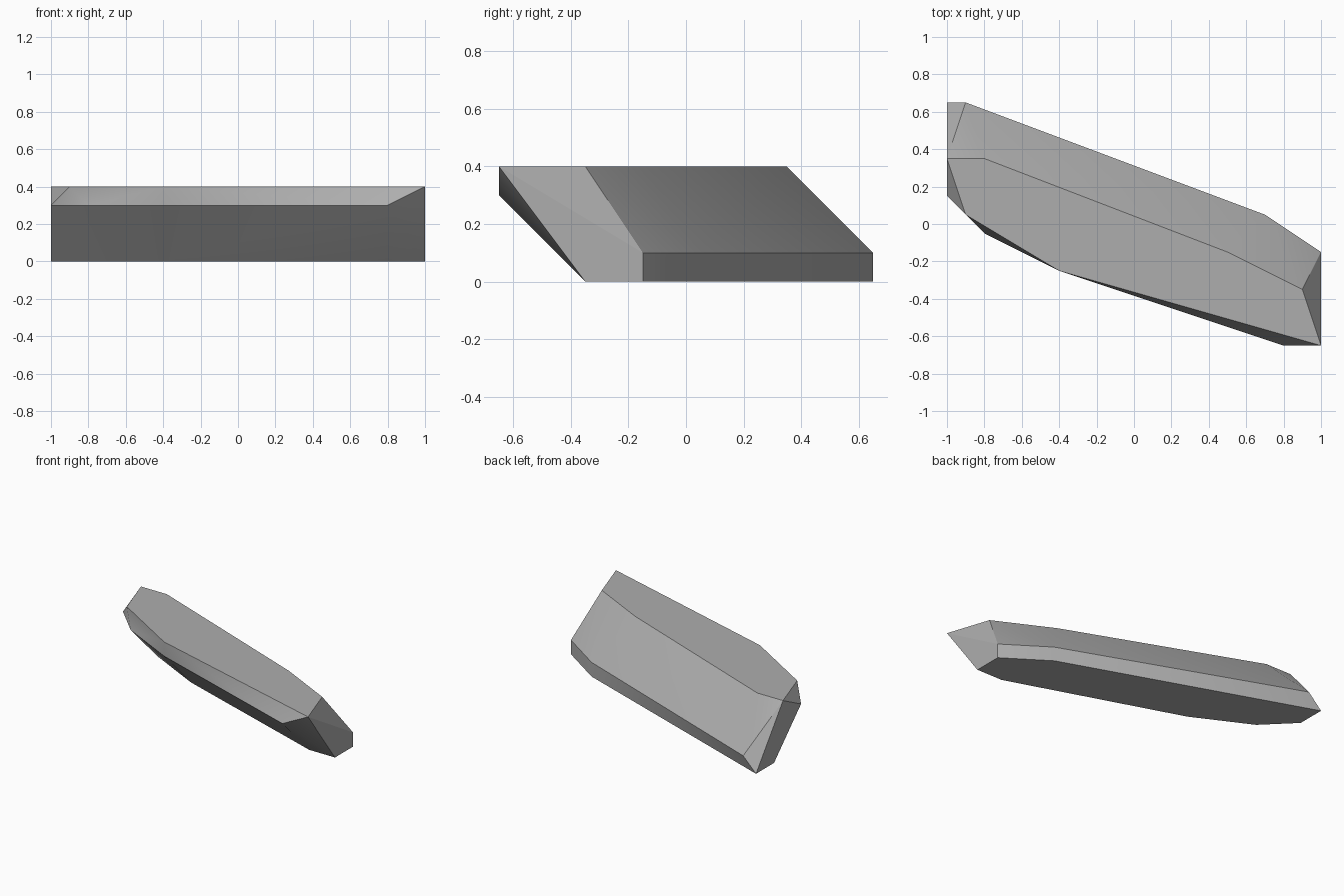
import bpy
import bmesh
import math

default_cube = bpy.data.objects.get("Cube")
if default_cube:
    bpy.data.objects.remove(default_cube)

# Grey stone
stone = bpy.data.materials.new("stone_grey")
stone.use_nodes = True
stone_colour = (0.42, 0.42, 0.42, 1)
stone.diffuse_color = stone_colour
stone_bsdf = stone.node_tree.nodes["Principled BSDF"]
stone_bsdf.inputs["Base Color"].default_value = stone_colour
stone_bsdf.inputs["Roughness"].default_value = 0.9

height, front_rim, back_rim = 0.4, 0.3, 0.1

# Flat top outline
top = [(-1, 0.35), (-0.8, 0.35), (0.5, -0.15), (0.9, -0.35),
       (1, -0.65), (-0.4, -0.25), (-0.9, 0.05)]
# Front edge below the top, leaning forward over the base
front = [(-1, 0.15), (-0.8, -0.05), (-0.4, -0.25), (0.8, -0.65)]
# Low back edge
back = [(0.7, 0.05), (1, -0.15)]

corners = [(x, y, height) for x, y in top]
corners += [(x, y, front_rim) for x, y in front]
corners += [(x, y + front_rim, 0) for x, y in front]
corners += [(x, y, z) for x, y in back for z in (0, back_rim)]
# Chipped corners at the two ends
corners += [(-0.9, 0.65, back_rim), (-1, 0.65, 0), (1, -0.35, 0)]

# Faceted slab wrapped around the outlines
bm = bmesh.new()
for corner in corners:
    bm.verts.new(corner)
bmesh.ops.convex_hull(bm, input=bm.verts[:])
bmesh.ops.dissolve_limit(bm, angle_limit=math.radians(0.5),
                         verts=bm.verts[:], edges=bm.edges[:])
bmesh.ops.recalc_face_normals(bm, faces=bm.faces[:])
mesh = bpy.data.meshes.new("rock_slab")
bm.to_mesh(mesh)
bm.free()
mesh.materials.append(stone)

slab = bpy.data.objects.new("rock_slab", mesh)
bpy.context.collection.objects.link(slab)
bpy.ops.object.select_all(action="DESELECT")
slab.select_set(True)
bpy.context.view_layer.objects.active = slab
bpy.ops.object.shade_smooth_by_angle(angle=math.radians(30))
